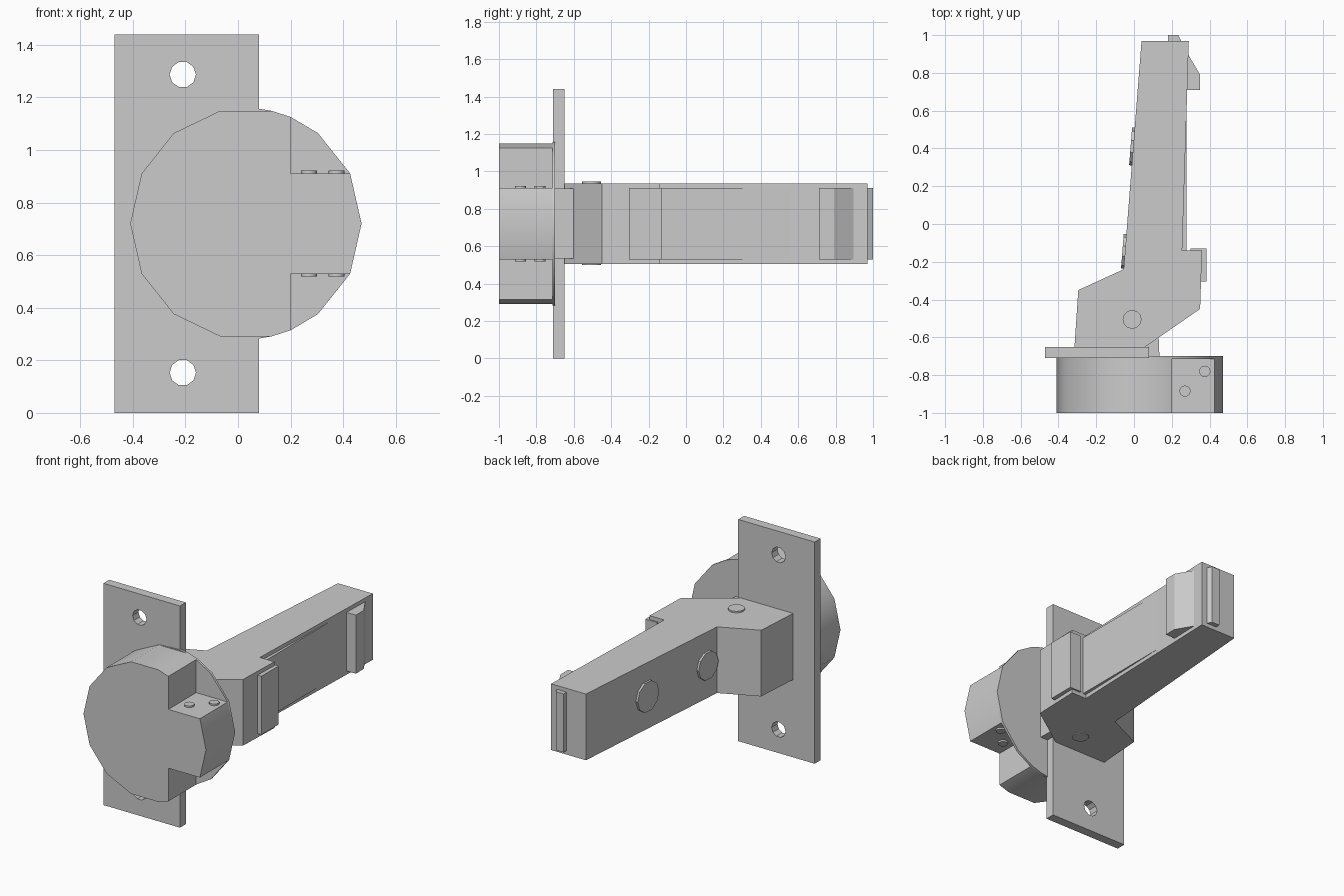
import bpy, bmesh
from math import sin, cos, pi, radians, sqrt
from mathutils import Vector

if "Cube" in bpy.data.objects:
    bpy.data.objects.remove(bpy.data.objects["Cube"])

ZC = 0.72  # height of the mirror plane


def make(name, bm, smooth=False):
    bmesh.ops.recalc_face_normals(bm, faces=bm.faces)
    me = bpy.data.meshes.new(name)
    bm.to_mesh(me)
    bm.free()
    ob = bpy.data.objects.new(name, me)
    bpy.context.collection.objects.link(ob)
    if smooth:
        bpy.ops.object.select_all(action='DESELECT')
        ob.select_set(True)
        bpy.context.view_layer.objects.active = ob
        bpy.ops.object.shade_smooth_by_angle(angle=radians(32))
    return ob


def extrude(name, start, offset, smooth=False):
    """Closed outline of 3D points swept along offset."""
    bm = bmesh.new()
    face = bm.faces.new([bm.verts.new(p) for p in start])
    res = bmesh.ops.extrude_face_region(bm, geom=[face], use_keep_orig=True)
    bmesh.ops.translate(bm, vec=offset, verts=[v for v in res['geom']
                                             if isinstance(v, bmesh.types.BMVert)])
    return make(name, bm, smooth)


def slab_z(name, pts, half):
    return extrude(name, [(x, y, ZC - half) for x, y in pts], (0, 0, 2 * half))


def slab_y(name, pts, y0, y1, smooth=False):
    return extrude(name, [(x, y0, z) for x, z in pts], (0, y1 - y0, 0), smooth)


def rect(x0, x1, y0, y1):
    return [(x0, y0), (x1, y0), (x1, y1), (x0, y1)]


def disc(name, a, b, r, sides):
    """Cylinder from point a to point b."""
    a, b = Vector(a), Vector(b)
    q = (b - a).to_track_quat('Z', 'Y')
    ring = [a + q @ Vector((r * cos(2 * pi * i / sides), r * sin(2 * pi * i / sides), 0))
            for i in range(sides)]
    return extrude(name, ring, b - a, True)


def mirrored(half):
    """Upper outline (left to right, x and height above ZC) closed by its mirror image."""
    lower = [(x, -h) for x, h in reversed(half) if h > 1e-4]
    return [(x, ZC + h) for x, h in half + lower]


# Mounting plate with two screw holes
plate = slab_y("mounting_plate", [(-0.47, 0), (0.08, 0), (0.08, 1.44), (-0.47, 1.44)], -0.71, -0.65)
for z in (0.153, 1.287):
    cutter = disc("hole_cutter", (-0.21, -0.8, z), (-0.21, -0.55, z), 0.05, 10)
    cutter.hide_render = True
    mod = plate.modifiers.new("hole", 'BOOLEAN')
    mod.object, mod.solver = cutter, 'EXACT'
    bpy.context.view_layer.objects.active = plate
    bpy.ops.object.modifier_apply(modifier=mod.name)
    bpy.data.objects.remove(cutter)

# Hinge cup: fourteen-sided drum with two corner notches, and a full rear flange
R, CX = 0.44, 0.03
arc = [(CX + R * cos(pi - i * pi / 7), R * sin(i * pi / 7)) for i in range(8)]
notch_top = (0.20, sqrt(R * R - 0.17 ** 2))
slab_y("cup_body", mirrored(arc[:5] + [notch_top, (0.20, 0.191)] + arc[6:]), -1.0, -0.715, True)
slab_y("cup_flange", mirrored(arc[:4] + [(0.08, 0.437)] + arc[4:5] + [notch_top] + arc[5:]),
       -0.715, -0.70, True)

# Pin heads on both notch floors
for s in (1, -1):
    for x, y in ((0.27, -0.885), (0.375, -0.78)):
        disc("cup_pin", (x, y, ZC + s * 0.18), (x, y, ZC + s * 0.202), 0.03, 12)

# Link between the cup and the arm
slab_z("cup_link", [(0.02, -0.71), (0.135, -0.71), (0.13, -0.59), (0.02, -0.59)], 0.187)

# Arm body
slab_z("arm", [(-0.315, -0.65), (-0.295, -0.35), (-0.055, -0.24), (0.04, 0.97), (0.29, 0.97),
               (0.255, -0.14), (0.36, -0.14), (0.35, -0.45), (0.06, -0.65)], 0.215)

# Inner rail, front pad, rear latch and end tab
slab_z("inner_rail", rect(0.15, 0.277, -0.15, 0.72), 0.19)
slab_z("front_pad", rect(0.30, 0.383, -0.305, -0.13), 0.19)
slab_z("rear_latch", [(0.24, 0.71), (0.35, 0.71), (0.35, 0.79), (0.285, 0.90), (0.24, 0.90)], 0.19)
slab_z("end_tab", [(0.18, 0.95), (0.25, 0.95), (0.25, 0.97), (0.235, 1.0), (0.18, 1.0)], 0.19)

# Adjusting screws on the left side of the arm
normal = Vector((-1.21, 0.095, 0)).normalized()
for y, r in ((0.41, 0.10), (-0.145, 0.092)):
    face = Vector((-0.055 + (y + 0.24) * 0.095 / 1.21, y, ZC))
    disc("adjusting_screw", face - normal * 0.02, face + normal * 0.014, r, 10)

# Pivot rivet through the arm
disc("pivot_rivet", (-0.01, -0.505, 0.499), (-0.01, -0.505, 0.945), 0.05, 12)
